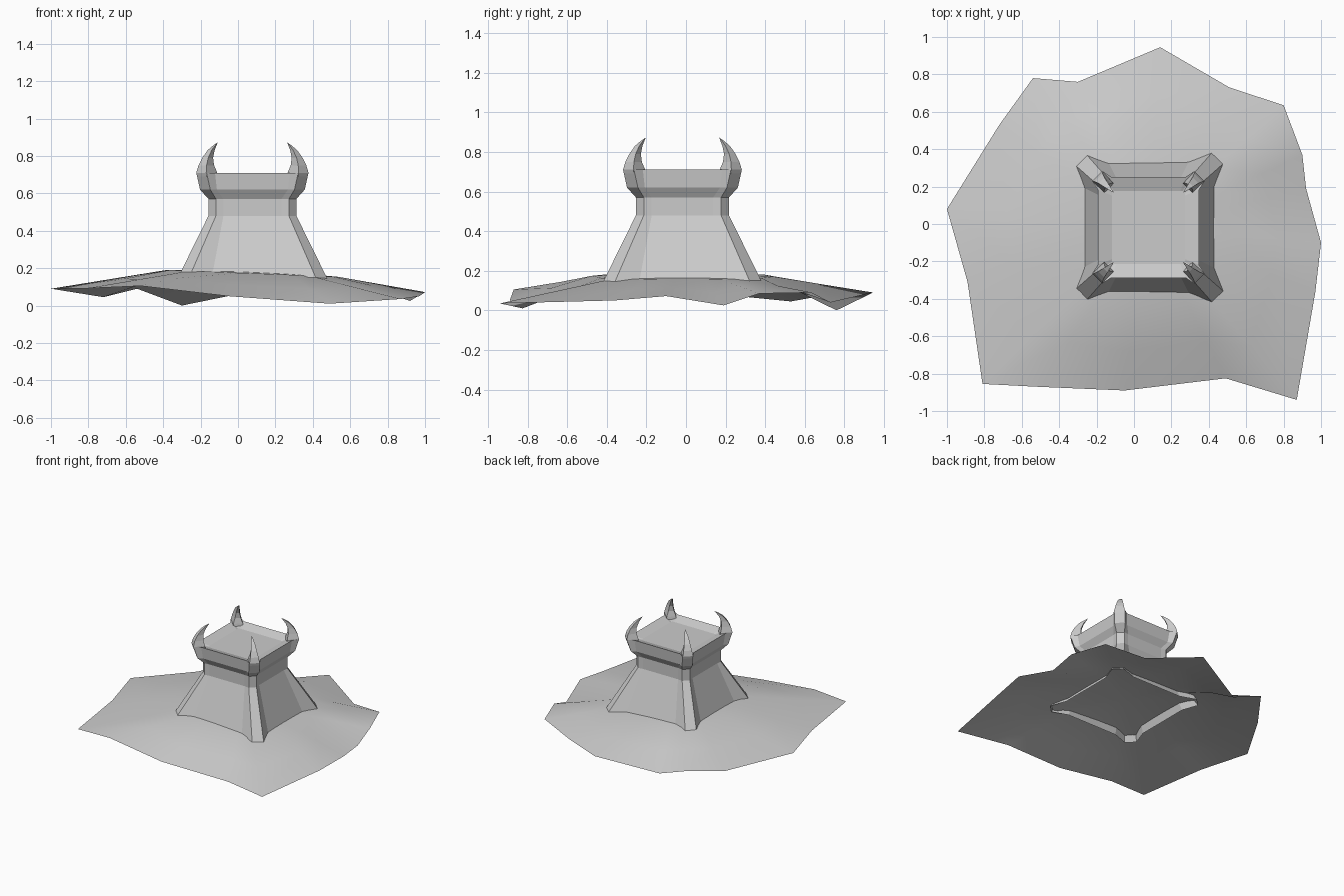
import bpy, math

if "Cube" in bpy.data.objects:
    bpy.data.objects.remove(bpy.data.objects["Cube"])

CX, CY = 0.077, -0.018  # tower axis

stone = bpy.data.materials.new("grey_stone")
stone.diffuse_color = (0.6, 0.6, 0.6, 1)
stone.use_nodes = True
stone.node_tree.nodes["Principled BSDF"].inputs["Base Color"].default_value = stone.diffuse_color


def make(name, verts, faces, smooth=False):
    me = bpy.data.meshes.new(name)
    me.from_pydata(verts, [], faces)
    me.materials.append(stone)
    me.polygons.foreach_set("use_smooth", [smooth] * len(me.polygons))
    me.update()
    ob = bpy.data.objects.new(name, me)
    bpy.context.collection.objects.link(ob)
    return ob


def bridge(rings, n):
    """Quads joining consecutive rings of n points."""
    return [(r * n + i, r * n + (i + 1) % n,
             (r + 1) * n + (i + 1) % n, (r + 1) * n + i)
            for r in range(rings - 1) for i in range(n)]


def turn(x, y, k):
    for _ in range(k):
        x, y = -y, x
    return x, y


# Tower: lofted square with proud, chamfered corner piers.
# Each section: height, wall offset, wall half width, pier offset, pier inner
sections = [(0.135, 0.36, 0.22, 0.405, 0.345),
            (0.48, 0.23, 0.155, 0.235, 0.195),
            (0.57, 0.23, 0.155, 0.235, 0.195),
            (0.62, 0.26, 0.19, 0.28, 0.225),
            (0.71, 0.27, 0.20, 0.30, 0.245),
            (0.685, 0.195, 0.17, 0.195, 0.185)]
verts = []
for z, w, p, e, t in sections:
    for k in range(4):
        for x, y in ((w, p), (e, t), (t, e), (p, w)):
            x, y = turn(x, y, k)
            verts.append((CX + x, CY + y, z))
faces = bridge(len(sections), 16)
faces.append(tuple(range(len(verts) - 16, len(verts))))  # sunken roof
make("tower", verts, faces)

# Horns: one curved spike on each corner, leaning inward
# Each section: height, outer offset, outer inset, inner outset, inner offset
horn = [(0.69, 0.295, 0.245, 0.235, 0.185),
        (0.71, 0.300, 0.247, 0.237, 0.188),
        (0.75, 0.288, 0.245, 0.235, 0.205),
        (0.79, 0.268, 0.236, 0.228, 0.210),
        (0.83, 0.240, 0.218, 0.213, 0.202),
        (0.855, 0.211, 0.200, 0.198, 0.192)]
for k, corner in enumerate(("back_right", "back_left", "front_left", "front_right")):
    verts = []
    for z, e, t, m, i in horn:
        for x, y in ((e, t), (t, e), (i, m), (m, i)):
            x, y = turn(x, y, k)
            verts.append((CX + x, CY + y, z))
    x, y = turn(0.185, 0.185, k)
    verts.append((CX + x, CY + y, 0.873))
    faces = bridge(len(horn), 4)
    b = (len(horn) - 1) * 4
    faces += [(b + j, b + (j + 1) % 4, b + 4) for j in range(4)]
    make("horn_" + corner, verts, faces)

# Ground: thin sheet sloping from the tower foot to an uneven rim
rim = [(1, -0.10, 0.072), (0.92, 0.19, 0.025), (0.90, 0.37, 0.085),
       (0.80, 0.635, 0.09), (0.51, 0.73, 0.04), (0.14, 0.945, 0.09),
       (-0.30, 0.76, 0.0), (-0.54, 0.78, 0.09), (-0.72, 0.53, 0.045),
       (-1, 0.08, 0.09), (-0.89, -0.31, 0.09), (-0.81, -0.855, 0.092),
       (-0.52, -0.87, 0.105), (-0.05, -0.89, 0.05), (0.49, -0.825, 0.01),
       (0.87, -0.94, 0.035), (0.97, -0.36, 0.05)]
n = len(rim)
verts = list(rim)
inner = []
for x, y, z in rim:
    dx, dy = x - CX, y - CY
    s = 0.46 / math.hypot(dx, dy)
    inner.append((CX + dx * s, CY + dy * s, 0.172 - 0.04 * dx * s))
for f in (0.5, 1.0):
    verts += [tuple(a + (b - a) * f for a, b in zip(r, q)) for r, q in zip(rim, inner)]
verts.append((CX, CY, 0.195))
faces = bridge(3, n)
faces += [(2 * n + i, 2 * n + (i + 1) % n, 3 * n) for i in range(n)]
make("ground_mound", verts, faces, smooth=True)
